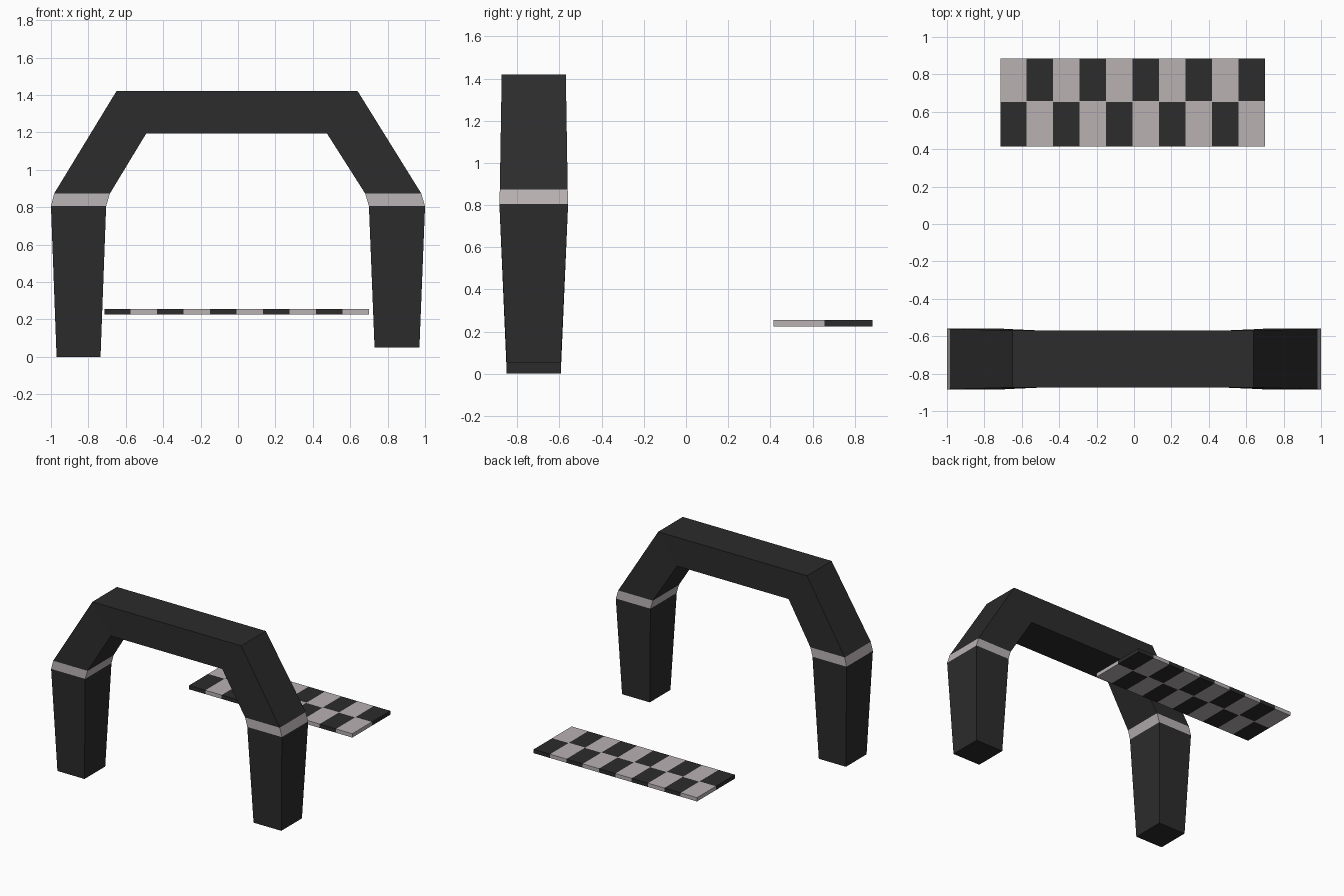
import bpy
import bmesh

if "Cube" in bpy.data.objects:
    bpy.data.objects.remove(bpy.data.objects["Cube"])


def material(name, rgb):
    m = bpy.data.materials.new(name)
    m.diffuse_color = (*rgb, 1.0)
    m.use_nodes = True
    m.node_tree.nodes["Principled BSDF"].inputs["Base Color"].default_value = m.diffuse_color
    return m


DARK = material("charcoal", (0.025, 0.025, 0.025))
LIGHT = material("pale_grey", (0.48, 0.44, 0.45))


def finish(name, bm):
    bmesh.ops.recalc_face_normals(bm, faces=bm.faces)
    mesh = bpy.data.meshes.new(name)
    bm.to_mesh(mesh)
    bm.free()
    mesh.materials.append(DARK)
    mesh.materials.append(LIGHT)
    obj = bpy.data.objects.new(name, mesh)
    bpy.context.collection.objects.link(obj)
    return obj


# Gate arch: rectangular sections (outer x, z, inner x, z, half depth) foot to foot
sections = [
    (-0.97, 0.0, -0.735, 0.0, 0.128),
    (-1.0, 0.805, -0.705, 0.805, 0.163),
    (-0.983, 0.873, -0.685, 0.873, 0.161),
    (-0.65, 1.42, -0.49, 1.195, 0.152),
    (0.64, 1.42, 0.475, 1.195, 0.152),
    (0.98, 0.873, 0.68, 0.873, 0.161),
    (1.0, 0.805, 0.70, 0.805, 0.163),
    (0.97, 0.05, 0.73, 0.05, 0.128),
]
YC = -0.722
bm = bmesh.new()
rings = []
for ox, oz, ix, iz, d in sections:
    rings.append([bm.verts.new(p) for p in (
        (ox, YC - d, oz), (ix, YC - d, iz), (ix, YC + d, iz), (ox, YC + d, oz))])
for s, (a, b) in enumerate(zip(rings, rings[1:])):
    for k in range(4):
        f = bm.faces.new((a[k], a[(k + 1) % 4], b[(k + 1) % 4], b[k]))
        f.material_index = 1 if s in (1, 5) else 0  # pale bands at the shoulders
bm.faces.new(rings[0])
bm.faces.new(rings[-1])
finish("gate_arch", bm)

# Chequered finish strip: two rows of ten cells with a fine pale seam
X0, X1, COLS = -0.715, 0.70, 10
ys = (0.415, 0.651, 0.657, 0.885)
Z0, Z1 = 0.225, 0.255
bm = bmesh.new()
grid = [[bm.verts.new((X0 + (X1 - X0) * i / COLS, y, Z0)) for y in ys]
        for i in range(COLS + 1)]
for i in range(COLS):
    for j in range(3):
        f = bm.faces.new((grid[i][j], grid[i + 1][j], grid[i + 1][j + 1], grid[i][j + 1]))
        dark = (j == 0 and i % 2 == 0) or (j == 2 and i % 2 == 1)
        f.material_index = 0 if dark else 1
# Thicken; side faces take the colour of the cell beside them
bottom = bm.faces[:]
ext = bmesh.ops.extrude_face_region(bm, geom=bottom, use_keep_orig=True)
top_verts = [g for g in ext["geom"] if isinstance(g, bmesh.types.BMVert)]
bmesh.ops.translate(bm, verts=top_verts, vec=(0, 0, Z1 - Z0))
bm.normal_update()
for f in bm.faces:
    if abs(f.normal.z) < 0.5:
        c = f.calc_center_median()
        i = min(COLS - 1, max(0, int((c.x - X0) / (X1 - X0) * COLS)))
        j = 0 if c.y < ys[1] else (1 if c.y < ys[2] else 2)
        dark = (j == 0 and i % 2 == 0) or (j == 2 and i % 2 == 1)
        f.material_index = 0 if dark else 1
finish("chequered_strip", bm)
